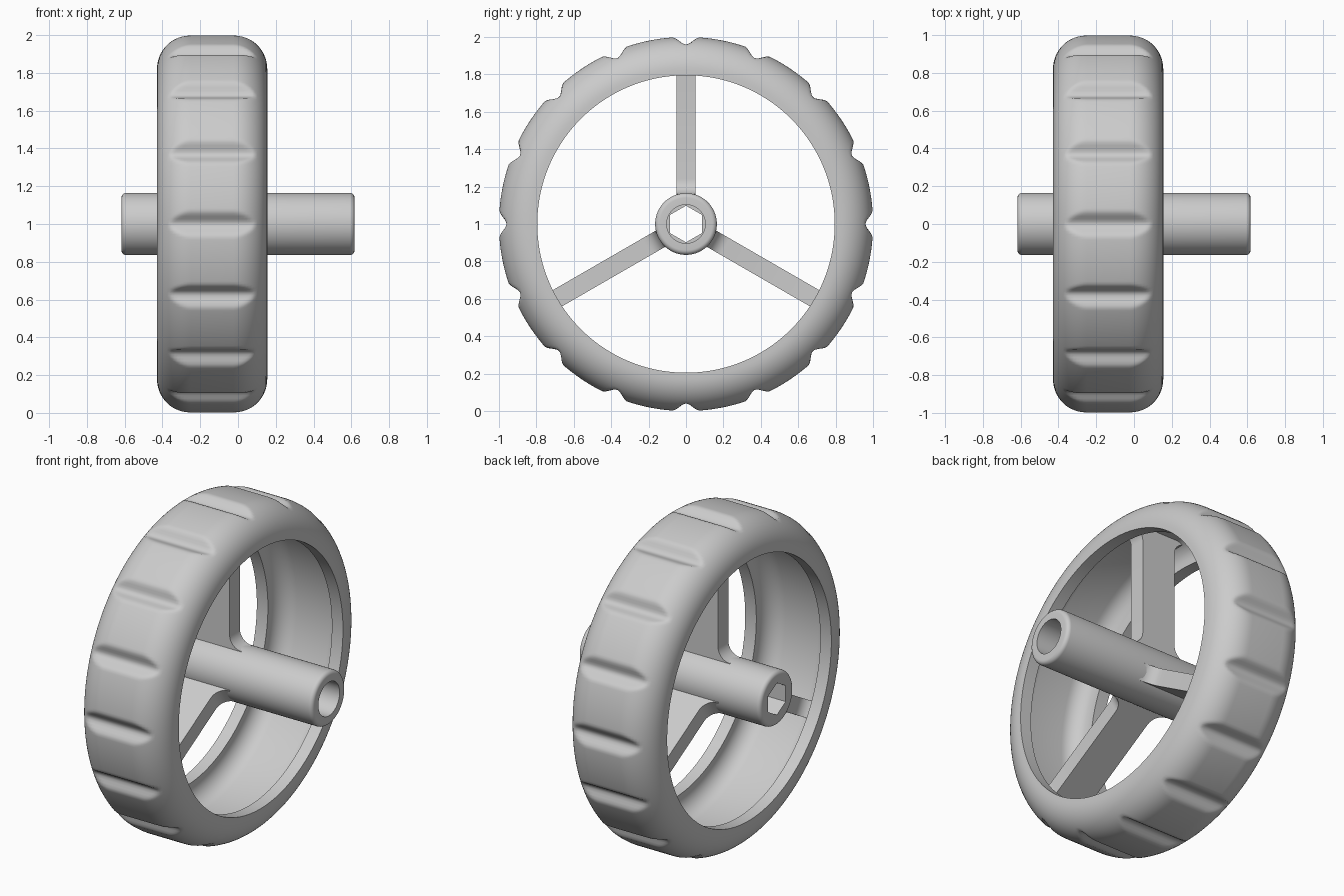
import bpy, bmesh, math
from mathutils import Matrix

cube = bpy.data.objects.get("Cube")
if cube:
    bpy.data.objects.remove(cube, do_unlink=True)

grey = bpy.data.materials.new("light_grey")
grey.use_nodes = True
colour = (0.6, 0.6, 0.6, 1)
grey.diffuse_color = colour
grey.node_tree.nodes["Principled BSDF"].inputs["Base Color"].default_value = colour

AXLE = 1.0          # height of the wheel centre
RIM_X = -0.137      # middle of the rim across its width
HALF_W = 0.292
WALL = 0.075
OPENING = 0.795
CORNER = 0.18
GROOVES = 16


def finish(bm, name, angle=35):
    bmesh.ops.recalc_face_normals(bm, faces=bm.faces)
    mesh = bpy.data.meshes.new(name)
    bm.to_mesh(mesh)
    bm.free()
    mesh.materials.append(grey)
    ob = bpy.data.objects.new(name, mesh)
    bpy.context.collection.objects.link(ob)
    bpy.ops.object.select_all(action="DESELECT")
    ob.select_set(True)
    bpy.context.view_layer.objects.active = ob
    bpy.ops.object.shade_smooth_by_angle(angle=math.radians(angle))
    return ob


def loft_closed(bm, rings):
    """Join rings of equal length into a closed ring-shaped skin."""
    loops = [[bm.verts.new(p) for p in ring] for ring in rings]
    n = len(loops[0])
    for a, b in zip(loops, loops[1:] + loops[:1]):
        for i in range(n):
            j = (i + 1) % n
            bm.faces.new((a[i], a[j], b[j], b[i]))


def arc(cx, cy, r, start, end, steps):
    out = []
    for i in range(steps + 1):
        t = math.radians(start + (end - start) * i / steps)
        out.append((cx + r * math.cos(t), cy + r * math.sin(t)))
    return out


# Hollow tyre: a shell section swept round the axle, grooved at even angles
cx, cr = HALF_W - CORNER, 1 - CORNER
inner = CORNER - WALL
right_out = [(HALF_W, OPENING)] + arc(cx, cr, CORNER, 0, 90, 16)
right_in = arc(cx, cr, inner, 90, 0, 10) + [(HALF_W - WALL, OPENING)]
mirror = lambda pts: [(-x, r) for x, r in reversed(pts)]
section = right_out + mirror(right_out) + mirror(right_in) + right_in
outer_count = 2 * len(right_out)


def groove_floor(theta):
    pitch = 2 * math.pi / GROOVES
    s = abs((theta + pitch / 2) % pitch - pitch / 2)
    half = 0.075
    return 1 - (0.02 * (1 + math.cos(math.pi * s / half)) if s < half else 0)


rings = []
steps = GROOVES * 28
for k in range(steps):
    theta = 2 * math.pi * k / steps
    floor = groove_floor(theta)
    ring = []
    for i, (x, r) in enumerate(section):
        if i < outer_count:
            r = min(r, floor)
        ring.append((RIM_X + x, r * math.cos(theta), AXLE + r * math.sin(theta)))
    rings.append(ring)
bm = bmesh.new()
loft_closed(bm, rings)
finish(bm, "tyre")

# Hub: tube with rounded ends, a round bore on one end and a hex socket on the other
HUB_R, HUB_L, BORE, EDGE = 0.165, 0.617, 0.103, 0.025
SIDES = 72


def hub_ring(x, r, hexagon=False):
    pts = []
    for k in range(SIDES):
        t = 2 * math.pi * k / SIDES
        d = r
        if hexagon:
            # corners point straight up and down
            u = (t - math.pi / 2) % (math.pi / 3) - math.pi / 6
            d = r * math.cos(math.pi / 6) / math.cos(u)
        pts.append((x, d * math.cos(t), AXLE + d * math.sin(t)))
    return pts


end = arc(HUB_L - EDGE, HUB_R - EDGE, EDGE, 90, 0, 6)
hub = [hub_ring(-x, r) for x, r in reversed(end)] + [hub_ring(x, r) for x, r in end]
hub += [hub_ring(HUB_L, BORE), hub_ring(-0.2, BORE),
        hub_ring(-0.2, 0.098, True), hub_ring(-HUB_L, 0.098, True)]
bm = bmesh.new()
loft_closed(bm, hub)
finish(bm, "hub")

# Spokes: flat webs with filleted roots, extruded to an even thickness
HALF_SPOKE, FILLET, THICK = 0.115, 0.08, 0.1
low, high = 0.16, 0.91
edge = [(HALF_SPOKE + FILLET, low - 0.02)]
edge += arc(HALF_SPOKE + FILLET, low + FILLET, FILLET, 270, 180, 8)
edge += arc(HALF_SPOKE + FILLET, high - FILLET, FILLET, 180, 90, 8)
edge += [(HALF_SPOKE + FILLET, high + 0.01)]
outline = edge + mirror(edge)
for name, degrees in (("top_spoke", 0), ("front_spoke", 120), ("back_spoke", 240)):
    bm = bmesh.new()
    face = bm.faces.new([bm.verts.new((RIM_X + x, -THICK / 2, r)) for x, r in outline])
    new = bmesh.ops.extrude_face_region(bm, geom=[face])["geom"]
    bmesh.ops.translate(bm, vec=(0, THICK, 0),
                        verts=[v for v in new if isinstance(v, bmesh.types.BMVert)])
    turn = Matrix.Translation((0, 0, AXLE)) @ Matrix.Rotation(math.radians(degrees), 4, "X")
    bmesh.ops.transform(bm, matrix=turn, verts=bm.verts)
    finish(bm, name)
